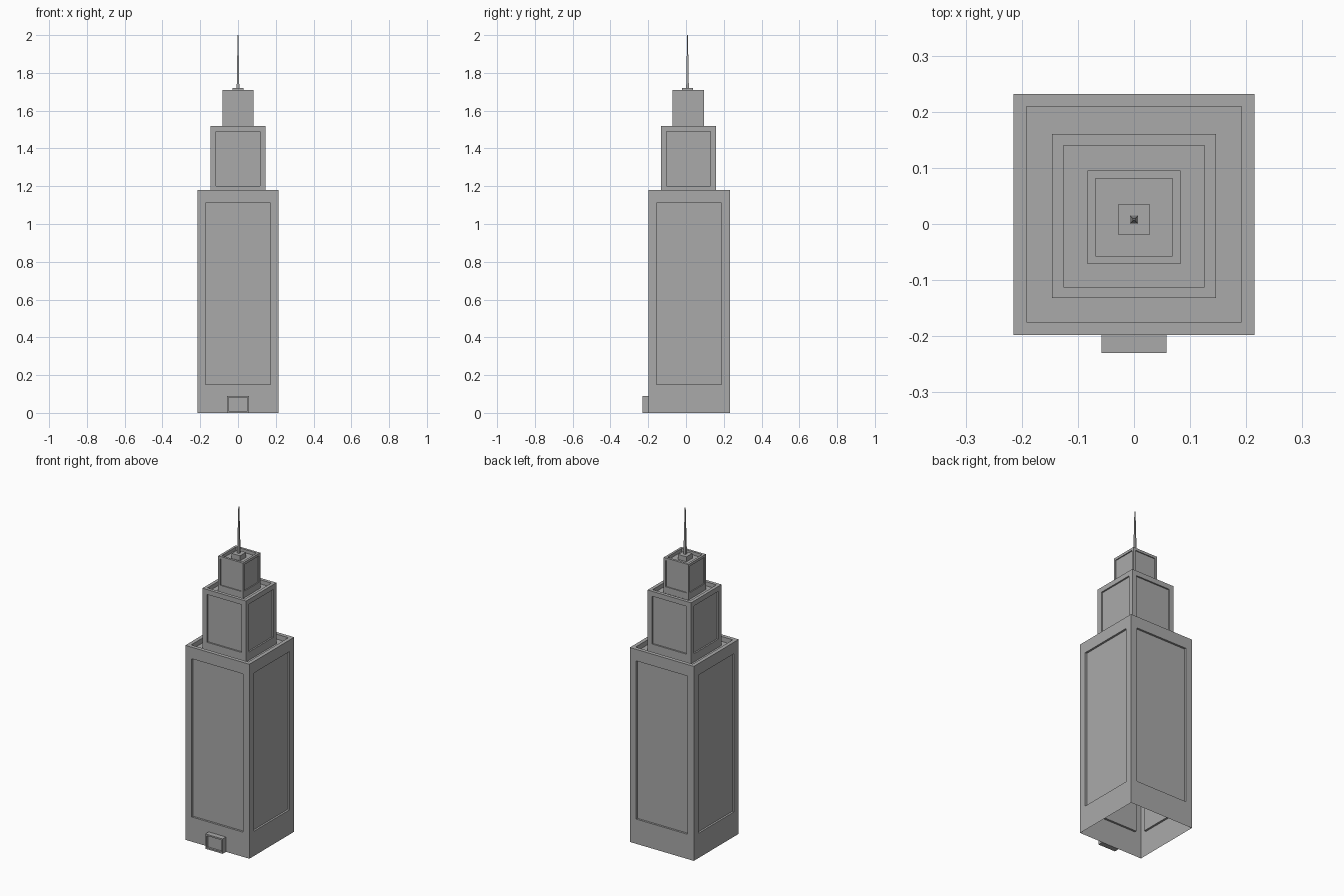
import bpy
import bmesh
from mathutils import Matrix, Vector

if "Cube" in bpy.data.objects:
    bpy.data.objects.remove(bpy.data.objects["Cube"], do_unlink=True)

grey = bpy.data.materials.new("stone grey")
grey.use_nodes = True
grey.diffuse_color = (0.4, 0.4, 0.4, 1)
grey.node_tree.nodes["Principled BSDF"].inputs["Base Color"].default_value = (0.4, 0.4, 0.4, 1)


def finish(name, bm):
    mesh = bpy.data.meshes.new(name)
    bm.to_mesh(mesh)
    bm.free()
    mesh.materials.append(grey)
    obj = bpy.data.objects.new(name, mesh)
    bpy.context.collection.objects.link(obj)
    return obj


def box(center_x, center_y, half_x, half_y, z0, z1):
    bm = bmesh.new()
    size = Matrix.Diagonal((2 * half_x, 2 * half_y, z1 - z0, 1))
    place = Matrix.Translation((center_x, center_y, (z0 + z1) / 2))
    bmesh.ops.create_cube(bm, size=1, matrix=place @ size)
    bm.normal_update()
    return bm


def recess(bm, face, margin, depth, z_range=None):
    """Inset a face, optionally fit it between two heights, and push it inwards."""
    normal = face.normal.copy()
    bmesh.ops.inset_individual(bm, faces=[face], thickness=margin, use_even_offset=True)
    if z_range:
        middle = face.calc_center_median().z
        for v in face.verts:
            v.co.z = z_range[1] if v.co.z > middle else z_range[0]
    # zero-width second inset makes the side walls of the recess
    bmesh.ops.inset_individual(bm, faces=[face], thickness=0)
    for v in face.verts:
        v.co -= normal * depth


def tier(name, y, half, z0, z1, rim, roof_depth, margin, panel_depth, panel_z):
    """Open-bottomed block with a parapet and a sunken panel on each wall."""
    bm = box(0, y, half, half, z0, z1)
    faces = list(bm.faces)
    bottom = next(f for f in faces if f.normal.z < -0.9)
    top = next(f for f in faces if f.normal.z > 0.9)
    walls = [f for f in faces if abs(f.normal.z) < 0.1]
    bmesh.ops.delete(bm, geom=[bottom], context='FACES_ONLY')
    for wall in walls:
        recess(bm, wall, margin, panel_depth, panel_z)
    recess(bm, top, rim, roof_depth)
    return finish(name, bm)


# Stepped tower blocks
tier("lower_tower", 0.017, 0.215, 0, 1.18, 0.023, 0.03, 0.043, 0.012, (0.15, 1.11))
tier("middle_tower", 0.014, 0.146, 1.15, 1.52, 0.02, 0.025, 0.03, 0.009, (1.20, 1.49))
tier("upper_tower", 0.012, 0.083, 1.495, 1.71, 0.014, 0.02, 0.013, 0.006, (1.535, 1.695))

# Plinth and tapering mast on the roof
finish("mast_base", box(0, 0.008, 0.028, 0.028, 1.69, 1.72))
mast = box(0, 0.008, 0.007, 0.007, 1.72, 2)
for v in mast.verts:
    if v.co.z > 1.9:
        v.co.x *= 0.3
        v.co.y = 0.008 + (v.co.y - 0.008) * 0.3
finish("mast", mast)

# Entrance porch with a sunken doorway
porch = box(0, -0.214, 0.058, 0.016, 0, 0.09)
front = next(f for f in porch.faces if f.normal.dot(Vector((0, -1, 0))) > 0.9)
recess(porch, front, 0.009, 0.012)
finish("entrance_porch", porch)
